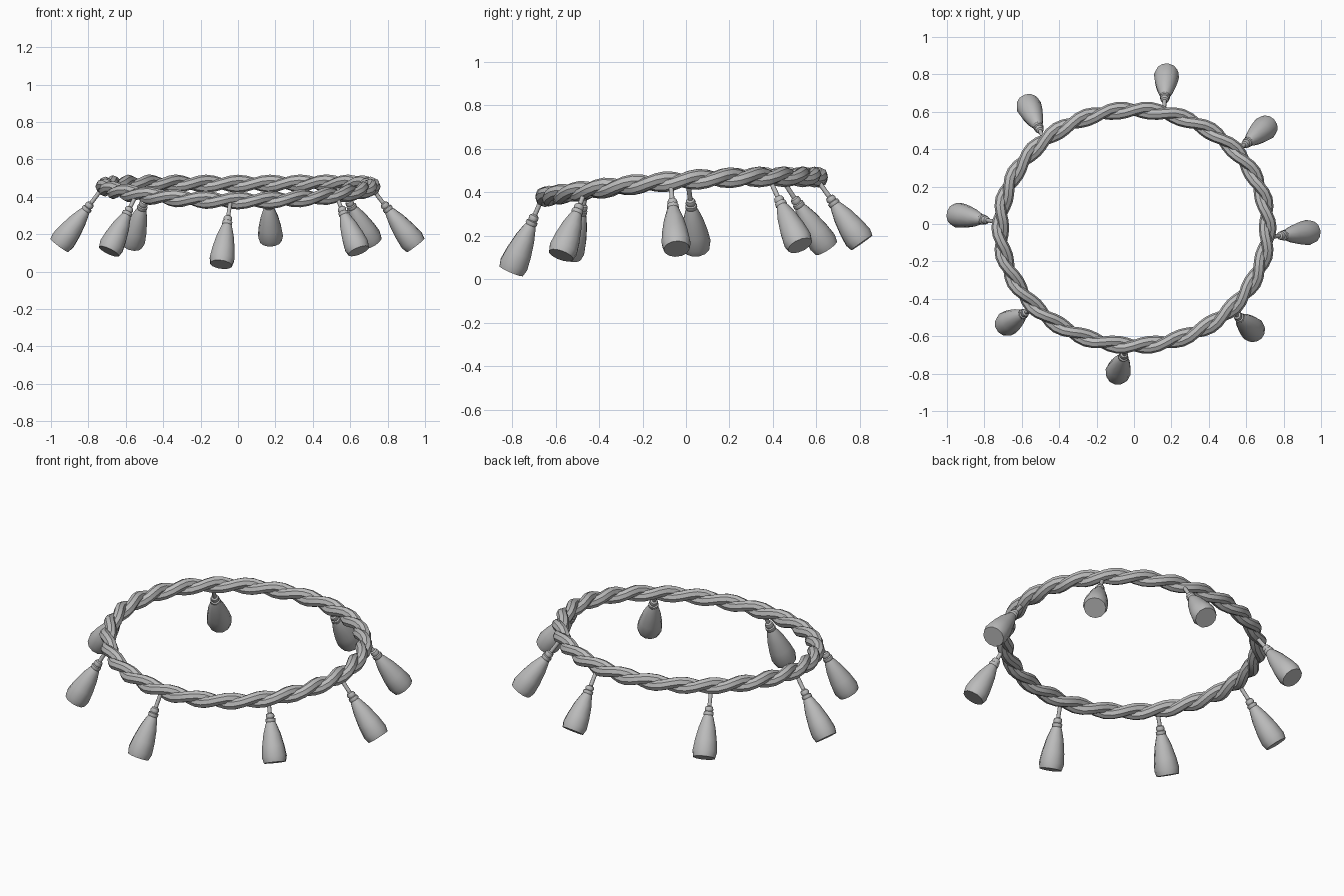
import bpy
import bmesh
from math import sin, cos, pi, tau, radians
from mathutils import Vector

old = bpy.data.objects.get("Cube")
if old:
    bpy.data.objects.remove(old, do_unlink=True)

GREY = (0.5, 0.5, 0.5, 1.0)
grey = bpy.data.materials.new("neutral grey")
grey.use_nodes = True
grey.diffuse_color = GREY
grey.node_tree.nodes["Principled BSDF"].inputs["Base Color"].default_value = GREY


def sweep(name, rings, closed, angle):
    """Skin a list of equal vertex rings; cap the ends unless closed."""
    bm = bmesh.new()
    rows = [[bm.verts.new(p) for p in ring] for ring in rings]
    n = len(rows[0])
    pairs = list(zip(rows, rows[1:]))
    if closed:
        pairs.append((rows[-1], rows[0]))
    else:
        bm.faces.new(rows[0])
        bm.faces.new(rows[-1])
    for a, b in pairs:
        for i in range(n):
            j = (i + 1) % n
            bm.faces.new((a[i], a[j], b[j], b[i]))
    bmesh.ops.recalc_face_normals(bm, faces=bm.faces)
    mesh = bpy.data.meshes.new(name)
    bm.to_mesh(mesh)
    bm.free()
    obj = bpy.data.objects.new(name, mesh)
    bpy.context.collection.objects.link(obj)
    mesh.materials.append(grey)
    bpy.ops.object.select_all(action="DESELECT")
    obj.select_set(True)
    bpy.context.view_layer.objects.active = obj
    bpy.ops.object.shade_smooth_by_angle(angle=radians(angle))
    return obj


def circle(centre, u, v, radius, sides):
    return [centre + radius * (cos(k * tau / sides) * u + sin(k * tau / sides) * v)
            for k in range(sides)]


# Hoop centre line: an ellipse that sags toward the front
def hoop(t):
    s = sin(t)
    return Vector((0.715 * cos(t), 0.63 * s - 0.02, 0.455 + 0.045 * s - 0.03 * s * s))


# Two strands twisted around the hoop line
TURNS, STEPS = 13, 104
for name, phase in (("rope_strand_a", 0), ("rope_strand_b", pi)):
    path = []
    for k in range(STEPS):
        t = k * tau / STEPS
        out = Vector((cos(t), sin(t), 0))
        a = TURNS * t + phase
        path.append(hoop(t) + 0.018 * (cos(a) * out + sin(a) * Vector((0, 0, 1))))
    rings = []
    for k, p in enumerate(path):
        tangent = (path[(k + 1) % STEPS] - path[k - 1]).normalized()
        side = tangent.cross(Vector((0, 0, 1))).normalized()
        rings.append(circle(p, side, side.cross(tangent), 0.03, 8))
    sweep(name, rings, True, 40)

# Tassel: cord, knot, collar and flared skirt (fraction of length, radius)
PROFILE = [(0, .011), (.24, .011), (.255, .02), (.29, .024), (.32, .02),
           (.33, .027), (.365, .028), (.38, .025), (.42, .031), (.56, .047),
           (.75, .061), (.91, .068), (1, .06)]

TASSELS = {
    "front": ((-.04, -.66, .38), (-.09, -.805, .038)),
    "front_left": ((.52, -.46, .42), (.645, -.575, .11)),
    "left": ((.72, -.07, .44), (.95, -.043, .14)),
    "back_left": ((.55, .39, .45), (.715, .525, .155)),
    "back": ((.16, .61, .45), (.175, .81, .168)),
    "back_right": ((-.48, .45, .45), (-.57, .645, .145)),
    "right": ((-.73, .01, .44), (-.955, .05, .14)),
    "front_right": ((-.54, -.45, .42), (-.69, -.54, .108)),
}
for place, (top, tip) in TASSELS.items():
    top, tip = Vector(top), Vector(tip)
    axis = (tip - top).normalized()
    u = axis.orthogonal().normalized()
    v = axis.cross(u)
    rings = [circle(top.lerp(tip, f), u, v, r, 12) for f, r in PROFILE]
    sweep("tassel_" + place, rings, False, 40)
